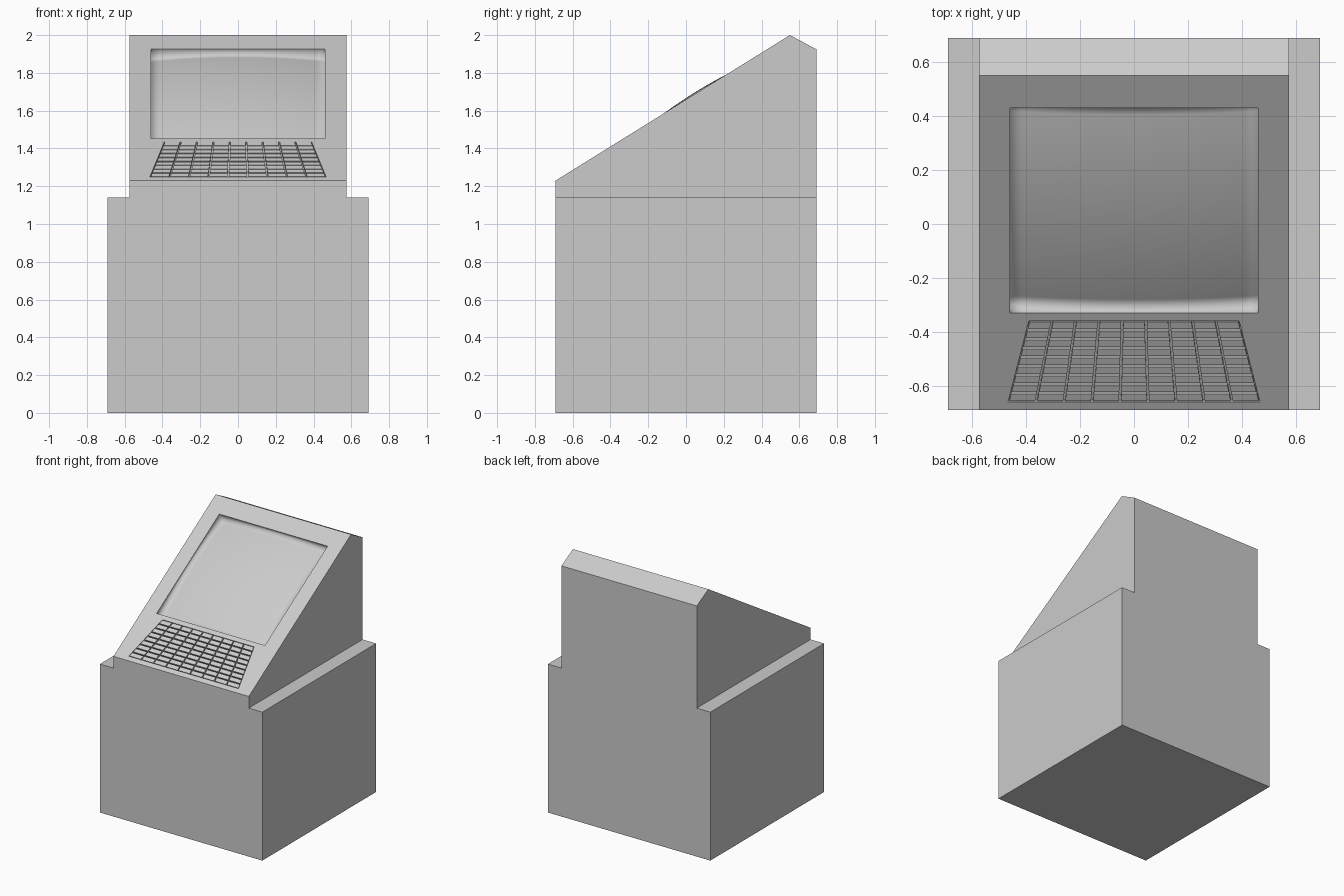
import bpy, bmesh, math
from mathutils import Vector

if "Cube" in bpy.data.objects:
    bpy.data.objects.remove(bpy.data.objects["Cube"])

W, HEAD, D = 0.69, 0.575, 0.69            # base half width, head half width, half depth
LEDGE, LIP, BACK = 1.14, 1.23, 1.925      # heights
RIDGE_Y, RIDGE_Z = 0.55, 2.0
ANGLE = math.atan2(RIDGE_Z - LIP, RIDGE_Y + D)
C, S = math.cos(ANGLE), math.sin(ANGLE)


def slope(u, v, h=0.0):
    """Point on the sloping panel: u across, v up the slope, h out of it."""
    return Vector((u, -D + v * C - h * S, LIP + v * S + h * C))


def finish(bm, name, smooth=False):
    mesh = bpy.data.meshes.new(name)
    for f in bm.faces:
        f.smooth = smooth
    bm.to_mesh(mesh)
    bm.free()
    obj = bpy.data.objects.new(name, mesh)
    bpy.context.collection.objects.link(obj)
    return obj


# Layout on the slope
SV0, SV1, SU = (-0.33 + D) / C, (0.43 + D) / C, 0.46      # screen opening
KV0, KV1, KU0, KU1 = (-0.66 + D) / C, (-0.36 + D) / C, 0.467, 0.39  # keyboard
KEY_DEPTH = 0.015

# Cabinet: stepped front and back outlines joined, with a ridge on top
bm = bmesh.new()


def outline(y, top):
    half = [(W, 0), (W, LEDGE), (HEAD, LEDGE), (HEAD, top)]
    pts = half + [(-x, z) for x, z in reversed(half)]
    return [bm.verts.new((x, y, z)) for x, z in pts]


front, back = outline(-D, LIP), outline(D, BACK)
ridge = [bm.verts.new((x, RIDGE_Y, RIDGE_Z)) for x in (HEAD, -HEAD)]
bm.faces.new(front)
bm.faces.new(back[::-1])
for i in (0, 1, 5, 6, 7):
    j = (i + 1) % 8
    bm.faces.new((front[i], back[i], back[j], front[j]))
bm.faces.new((front[2], back[2], back[3], ridge[0], front[3]))
bm.faces.new((front[4], ridge[1], back[4], back[5], front[5]))
bm.faces.new((ridge[0], back[3], back[4], ridge[1]))


def loop_edges(verts):
    n = len(verts)
    return [bm.edges.get((verts[i], verts[(i + 1) % n]))
            or bm.edges.new((verts[i], verts[(i + 1) % n])) for i in range(n)]


# Sloping panel with screen and keyboard openings
opening = [bm.verts.new(slope(u, v)) for u, v in
           ((-SU, SV0), (SU, SV0), (SU, SV1), (-SU, SV1))]
key_rim = ((-KU0, KV0), (KU0, KV0), (KU1, KV1), (-KU1, KV1))
tray = [bm.verts.new(slope(u, v)) for u, v in key_rim]
edges = (loop_edges([front[4], front[3], ridge[0], ridge[1]])
         + loop_edges(opening) + loop_edges(tray))
bmesh.ops.triangle_fill(bm, edges=edges, use_beauty=True, normal=(0, -S, C))

# Shallow keyboard tray
floor = [bm.verts.new(slope(u, v, -KEY_DEPTH)) for u, v in key_rim]
bm.faces.new(floor)
for i in range(4):
    j = (i + 1) % 4
    bm.faces.new((tray[i], tray[j], floor[j], floor[i]))
bmesh.ops.recalc_face_normals(bm, faces=bm.faces)
finish(bm, "cabinet")

# Bulging screen blended into its recess walls
bm = bmesh.new()
N = 20
half_v, mid_v = (SV1 - SV0) / 2, (SV0 + SV1) / 2
steps = [-1] + [-1 + 2 * i / N for i in range(N + 1)] + [1]
last = len(steps) - 1
grid = []
for i, a in enumerate(steps):
    row = []
    for j, b in enumerate(steps):
        u, v = a * SU, b * half_v
        wall_top = i in (0, last) or j in (0, last)
        h = 0 if wall_top else 0.008 - 0.2 * v * v - 0.13 * u * u
        row.append(bm.verts.new(slope(u, mid_v + v, h)))
    grid.append(row)
for i in range(last):
    for j in range(last):
        bm.faces.new((grid[i][j], grid[i + 1][j], grid[i + 1][j + 1], grid[i][j + 1]))
bmesh.ops.remove_doubles(bm, verts=bm.verts, dist=1e-5)
finish(bm, "screen", smooth=True)

# Keys: flush blocks separated by grooves, fanning out towards the front
bm = bmesh.new()
COLS, ROWS, GAP = 9, 9, 0.004
for r in range(ROWS):
    v0 = KV0 + (KV1 - KV0) * r / ROWS + GAP
    v1 = KV0 + (KV1 - KV0) * (r + 1) / ROWS - GAP
    for c in range(COLS):
        def corner(col, v, shift):
            t = (v - KV0) / (KV1 - KV0)
            return (2 * col / COLS - 1) * (KU0 + (KU1 - KU0) * t) + shift, v
        pts = [corner(c, v0, GAP), corner(c + 1, v0, -GAP),
               corner(c + 1, v1, -GAP), corner(c, v1, GAP)]
        top = [bm.verts.new(slope(u, v)) for u, v in pts]
        low = [bm.verts.new(slope(u, v, -KEY_DEPTH)) for u, v in pts]
        bm.faces.new(top)
        for i in range(4):
            j = (i + 1) % 4
            bm.faces.new((top[j], top[i], low[i], low[j]))
finish(bm, "keys")
